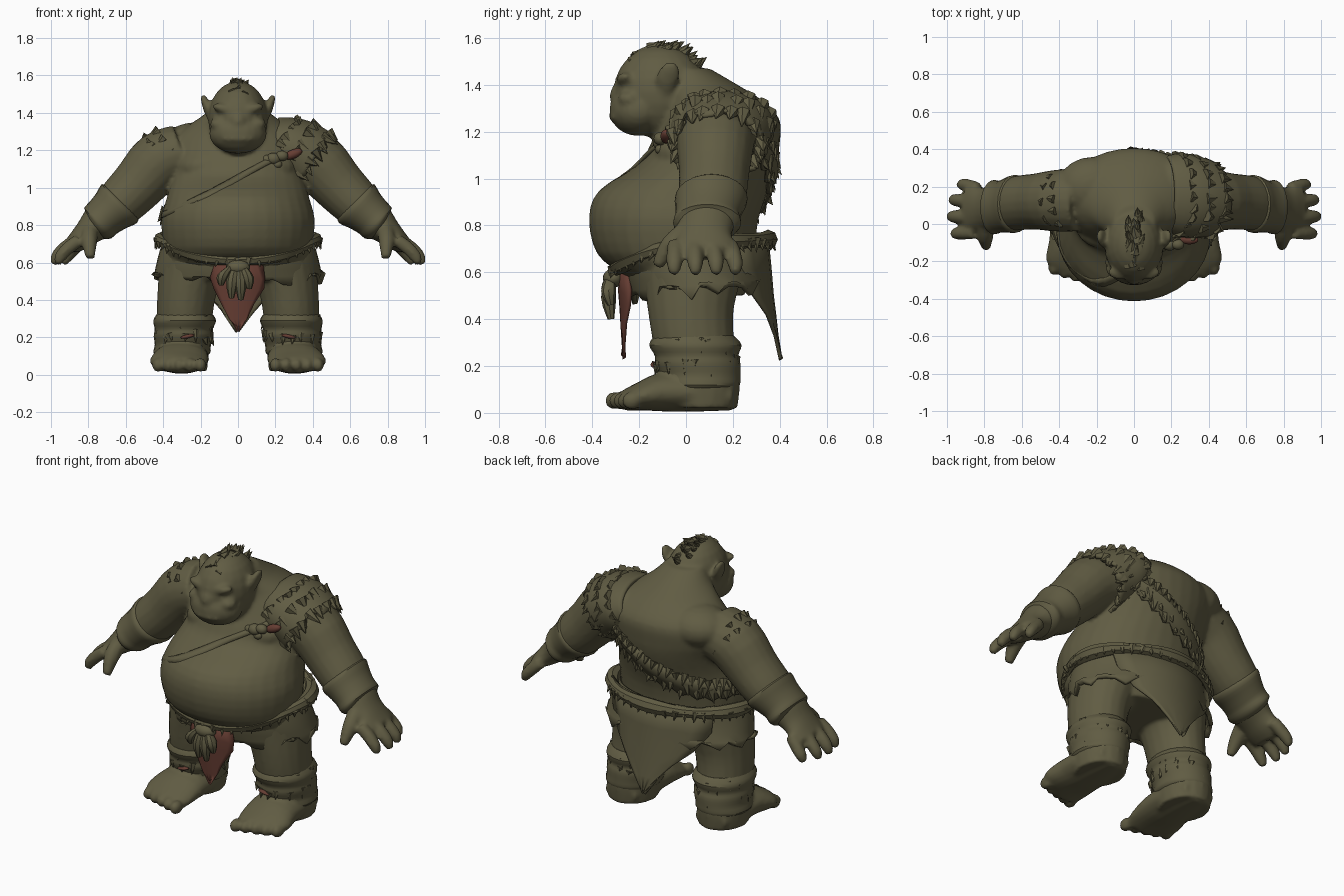
import bpy, bmesh, math, random
from mathutils import Vector, Matrix

random.seed(4)
if "Cube" in bpy.data.objects:
    bpy.data.objects.remove(bpy.data.objects["Cube"])


def material(name, rgb):
    m = bpy.data.materials.new(name)
    m.use_nodes = True
    m.diffuse_color = (*rgb, 1)
    m.node_tree.nodes["Principled BSDF"].inputs["Base Color"].default_value = (*rgb, 1)
    return m


OLIVE = material("olive", (0.118, 0.107, 0.056))
RED = material("rust red", (0.13, 0.046, 0.032))
UP = (0, 0, 1)


def finish(name, bm, mat=OLIVE, thick=0, angle=40):
    bmesh.ops.recalc_face_normals(bm, faces=bm.faces)
    me = bpy.data.meshes.new(name)
    bm.to_mesh(me)
    bm.free()
    me.materials.append(mat)
    ob = bpy.data.objects.new(name, me)
    bpy.context.collection.objects.link(ob)
    bpy.ops.object.select_all(action="DESELECT")
    ob.select_set(True)
    bpy.context.view_layer.objects.active = ob
    bpy.ops.object.shade_smooth_by_angle(angle=math.radians(angle))
    if thick:
        ob.modifiers.new("thickness", "SOLIDIFY").thickness = thick
    return ob


def resample(rings, steps=3):
    """Catmull-Rom interpolation of ring tuples."""
    out = []
    last = len(rings) - 1
    for i in range(last):
        p = [rings[max(0, min(last, i + k))] for k in (-1, 0, 1, 2)]
        for j in range(steps):
            t = j / steps
            out.append([b + t / 2 * (c - a + t * (2 * a - 5 * b + 4 * c - d + t * (3 * b - a - 3 * c + d)))
                        for a, b, c, d in zip(*p)])
    return out + [list(rings[-1])]


def loft(bm, rings, side=(1, 0, 0), up=None, n=20, jag=0, cap=True, s=1):
    """Sweep ellipses (x, y, z, a, b); jag makes a ragged last edge."""
    side = Vector(side)
    rings = resample([(r[0] * s, *r[1:]) for r in rings])
    pts = [Vector(r[:3]) for r in rings]
    loops = []
    for i, (p, r) in enumerate(zip(pts, rings)):
        tan = Vector(up) if up else (pts[min(i + 1, len(pts) - 1)] - pts[max(i - 1, 0)]).normalized()
        other = tan.cross(side).normalized()
        loop = []
        for k in range(n):
            a = 2 * math.pi * k / n
            rag = tan * jag * random.uniform(-.6, .6) if i == len(pts) - 1 else Vector()
            loop.append(bm.verts.new(p + side * r[3] * math.cos(a) + other * r[4] * math.sin(a) + rag))
        loops.append(loop)
    for l0, l1 in zip(loops, loops[1:]):
        for k in range(n):
            bm.faces.new((l0[k], l0[(k + 1) % n], l1[(k + 1) % n], l1[k]))
    if cap:
        bm.faces.new(loops[0])
        bm.faces.new(loops[-1])


def blob(bm, loc, size, tilt=0):
    mat = Matrix.Translation(loc) @ Matrix.Rotation(tilt, 4, "Y") @ Matrix.Diagonal((*size, 1))
    bmesh.ops.create_uvsphere(bm, u_segments=20, v_segments=12, radius=1, matrix=mat)


def tuft(bm, loc, direction, size=0.05):
    """One clump of fur, lying along the direction."""
    d = Vector(direction) + Vector([random.uniform(-0.25, 0.25) for _ in range(3)])
    mat = Matrix.Translation(loc) @ d.to_track_quat("Z", "Y").to_matrix().to_4x4()
    bmesh.ops.create_cone(bm, segments=6, radius1=size * 0.55, radius2=0, cap_ends=True,
                          depth=size * random.uniform(1, 1.7), matrix=mat)


def fur_rows(bm, rows, count, size):
    """Clumps around an upper arm, in rows of (x, y, z, depth, height)."""
    for cx, cy, cz, depth, height in rows:
        lean = math.copysign(1, cx)
        for k in range(count):
            a = 2 * math.pi * (k + random.uniform(-.3, .3)) / count
            o = Vector((.6 * math.sin(a) * lean, math.cos(a), .8 * math.sin(a)))
            at = Vector((o.x * height, o.y * depth, o.z * height)) * (1 - size)
            tuft(bm, Vector((cx, cy, cz)) + at, o * .15 + Vector((.6 * lean, 0, -.6)), size)


# Skin: torso, head and limbs, fused into one surface
TORSO = [(0, .03, .50, .30, .22), (0, 0, .59, .37, .275), (0, -.045, .68, .395, .335),
         (0, -.052, .83, .41, .362), (0, -.01, .95, .38, .36), (0, .09, 1.06, .355, .295),
         (0, .125, 1.15, .375, .275), (0, .15, 1.25, .36, .25), (0, .125, 1.33, .27, .205),
         (0, .06, 1.40, .17, .16), (0, 0, 1.47, .11, .10)]
ARM = [(.30, .13, 1.19, .17, .15), (.42, .125, 1.14, .165, .16), (.53, .12, 1.02, .15, .145),
       (.64, .11, .91, .145, .13), (.74, .09, .82, .125, .10), (.80, .08, .765, .115, .075),
       (.85, .08, .72, .125, .06), (.895, .08, .685, .12, .045)]
LEG = [(.23, .03, .62, .19, .22), (.27, .02, .45, .16, .185), (.285, .03, .32, .15, .175),
       (.29, .05, .22, .145, .17), (.30, .06, .12, .145, .17), (.30, .07, .02, .135, .15)]
FOOT = [(.30, .20, .07, .10, .06), (.30, .05, .085, .14, .08), (.305, -.09, .09, .15, .085),
        (.315, -.20, .068, .155, .06), (.285, -.27, .05, .11, .042)]
bm = bmesh.new()
loft(bm, TORSO, up=UP, n=32)
blob(bm, (0, -.11, 1.37), (.16, .2, .2))
blob(bm, (0, -.205, 1.29), (.155, .122, .108))
blob(bm, (0, -.295, 1.355), (.04, .03, .045))
blob(bm, (0, -.295, 1.262), (.09, .034, .02))
for s in (1, -1):
    loft(bm, ARM, side=(0, 1, 0), s=s)
    loft(bm, LEG, up=UP, s=s)
    loft(bm, FOOT, s=s)
    # Fingers fan out, the outer ones shorter
    for y, short in ((.188, .055), (.115, .01), (.036, 0), (-.045, .02)):
        loft(bm, [(.86 - short * .5, y, .72, .036, .036), (.925 - short, y * 1.07, .68, .036, .036),
                  (.97 - short, y * 1.12, .63, .033, .033), (.986 - short, y * 1.12, .59, .018, .018)],
             side=(0, 1, 0), n=10, s=s)
    loft(bm, [(.79, 0, .77, .045, .05), (.795, -.07, .71, .043, .045), (.79, -.125, .625, .024, .024)],
         side=(1, 0, 0), n=10, s=s)
    for k in range(5):
        blob(bm, (s * (.20 + .057 * k), -.302 + .018 * k, .052), (.031, .045, .038))
    blob(bm, (s * .065, -.258, 1.42), (.075, .04, .028), s * -.25)
    blob(bm, (s * .10, -.24, 1.34), (.05, .05, .035))
    loft(bm, [(.135, -.085, 1.375, .03, .03), (.16, -.08, 1.42, .05, .026),
              (.178, -.07, 1.465, .046, .02), (.19, -.065, 1.495, .02, .012)], side=(0, 1, 0), n=10, s=s)
    blob(bm, (s * .15, -.015, 1.11), (.16, .12, .09))
    blob(bm, (s * .22, .20, 1.23), (.19, .16, .12))
body = finish("body", bm)
rm = body.modifiers.new("fuse", "REMESH")
rm.mode, rm.voxel_size, rm.use_smooth_shade = "VOXEL", 0.012, True
sm = body.modifiers.new("soften", "SMOOTH")
sm.factor, sm.iterations = 0.5, 4

# Hair crest
bm = bmesh.new()
for k in range(26):
    t = k / 25
    x = random.uniform(-.045, .045)
    tuft(bm, (x, -.20 + .26 * t, 1.535 + .06 * math.sin(math.pi * t) - .03 * t - abs(x) * .6),
         (x * 6, .8, .6), .055)
finish("hair_crest", bm, angle=20)

# Skirt with ragged hem
bm = bmesh.new()
loft(bm, [(0, .02, .73, .40, .30), (0, .03, .62, .43, .295), (0, .06, .52, .452, .295)],
     up=(0, -.08, 1), n=44, jag=.07, cap=False)
finish("skirt", bm, thick=.022, angle=25)

# Belt roll with tufts, low under the belly and high behind
bm = bmesh.new()
N = 48
rings = []
for k in range(N + 1):
    a = 2 * math.pi * k / N
    c, h = math.cos(a), math.sin(a)
    r = .036 + .006 * math.sin(5 * a)
    p = (.415 * c, .325 * h + .025, .72 + (.02 * h if h > 0 else -.105 * h * h))
    rings.append((*p, r, r))
    tuft(bm, Vector(p) + Vector((c * .022, h * .022, -.022)), (c * .2, h * .2, -.8), .04)
loft(bm, rings, side=UP, n=8)
finish("fur_belt", bm, angle=30)


def flap(name, rows, mat, bend, nx=8):
    """Hanging cloth from rows of (z, y, half width)."""
    bm = bmesh.new()
    grid = [[bm.verts.new((w * u * random.uniform(.93, 1.07), y + bend * (w * u) ** 2, z - .015 * (i % 2) * abs(u)))
             for i in range(nx + 1) for u in [2 * i / nx - 1]] for z, y, w in rows]
    for a, b in zip(grid, grid[1:]):
        for i in range(nx):
            bm.faces.new((a[i], a[i + 1], b[i + 1], b[i]))
    finish(name, bm, mat, thick=.014, angle=25)


flap("loincloth", [(.62, -.285, .125), (.52, -.29, .155), (.46, -.285, .14), (.38, -.28, .09),
                   (.30, -.275, .05), (.24, -.27, .006)], RED, 2)
flap("back_cloth", [(.77, .35, .34), (.62, .365, .32), (.50, .375, .26), (.42, .385, .17),
                    (.33, .395, .08), (.24, .41, .008)], OLIVE, -1.2)

# Knot with hanging ends in front
bm = bmesh.new()
blob(bm, (0, -.31, .575), (.065, .045, .04))
for x, drop in ((-.09, .10), (-.035, .17), (.015, .18), (.06, .12)):
    loft(bm, [(x * .4, -.32, .58, .02, .02), (x * .9, -.33, .58 - drop * .5, .032, .032),
              (x, -.32, .58 - drop, .014, .014)], n=8)
finish("belt_knot", bm)


# Diagonal chest strap following the torso, broad and furry behind
def torso_at(a, z, grow):
    for lo, hi in zip(TORSO, TORSO[1:]):
        if lo[2] <= z <= hi[2]:
            t = (z - lo[2]) / (hi[2] - lo[2])
            cy, rx, ry = (lo[i] + t * (hi[i] - lo[i]) for i in (1, 3, 4))
            return Vector(((rx + grow) * math.cos(a), cy + (ry + grow) * math.sin(a), z))


bm = bmesh.new()
tufts = bmesh.new()
strips = []
for k in range(60):
    a = 2 * math.pi * k / 60
    back = max(0, math.sin(a))
    z = 1.06 + .2 * math.cos(a) - .06 * back
    w = .022 + .06 * back
    low = z - w - .03 * (k % 2) * back
    strips.append([bm.verts.new(torso_at(a, h, g)) for h, g in
                   ((low, .006 + .01 * back), (z, .008 + .014 * back), (z + w * .6, .003))])
    if back > .2:
        for h, size in ((low + .025, .055), (z + .02, .045)):
            tuft(tufts, torso_at(a, h, .012), (math.cos(a) * .4, math.sin(a) * .4, -.8), size)
for k in range(60):
    p, q = strips[k], strips[(k + 1) % 60]
    for i in range(2):
        bm.faces.new((p[i], q[i], q[i + 1], p[i + 1]))
finish("chest_strap", bm, thick=.012, angle=30)
finish("strap_fur", tufts, angle=20)

# Fur mantle on the left shoulder, spreading over the back, with its knot and lining
MANTLE = [(.17, .16, 1.25, .20, .135), (.25, .155, 1.22, .225, .165),
          (.33, .145, 1.185, .22, .18), (.405, .135, 1.135, .205, .185)]
bm = bmesh.new()
loft(bm, MANTLE, side=(0, 1, 0), n=30, jag=.05, cap=False)
finish("shoulder_mantle", bm, thick=.02, angle=25)
bm = bmesh.new()
fur_rows(bm, MANTLE[1:], 20, .06)
finish("left_shoulder_fur", bm, angle=20)
bm = bmesh.new()
fur_rows(bm, ((-.37, .125, 1.175, .155, .15), (-.42, .125, 1.145, .155, .15)), 12, .045)
finish("right_shoulder_fur", bm, angle=20)
bm = bmesh.new()
for x, z, r in ((.19, 1.155, .032), (.235, 1.17, .028), (.155, 1.15, .025), (.21, 1.125, .022)):
    blob(bm, (x, -.11, z), (r * 1.2, r, r))
finish("mantle_knot", bm)
bm = bmesh.new()
blob(bm, (.295, -.085, 1.18), (.052, .024, .024), -.4)
finish("mantle_lining", bm, RED)

# Forearm wraps and shin furs on both sides
for s, tag in ((1, "left"), (-1, "right")):
    bm = bmesh.new()
    loft(bm, [(.62, .11, .93, .13, .12), (.635, .108, .915, .155, .14), (.68, .10, .875, .145, .122),
              (.72, .092, .84, .138, .112), (.75, .09, .81, .145, .108), (.77, .088, .795, .12, .08)],
         side=(0, 1, 0), n=24, s=s)
    finish(tag + "_forearm_wrap", bm)
    bm = bmesh.new()
    loft(bm, [(.285, .035, .33, .145, .17), (.285, .04, .29, .168, .197), (.29, .045, .245, .155, .178),
              (.29, .05, .21, .16, .182), (.295, .06, .16, .15, .172), (.30, .06, .12, .153, .17),
              (.30, .06, .10, .135, .15)], up=UP, n=24, s=s)
    for z in (.27, .19):
        for k in range(16):
            a = 2 * math.pi * (k + random.uniform(-.3, .3)) / 16
            o = Vector((math.cos(a), math.sin(a), 0))
            tuft(bm, (s * .287 + .148 * o.x, .045 + .172 * o.y, z + random.uniform(-.015, .02)),
                 o * .3 - Vector((0, 0, .8)), .042)
    finish(tag + "_shin_fur", bm, angle=30)
    bm = bmesh.new()
    blob(bm, (s * .27, -.137, .205), (.038, .014, .01), s * .2)
    finish(tag + "_shin_binding", bm, RED)
